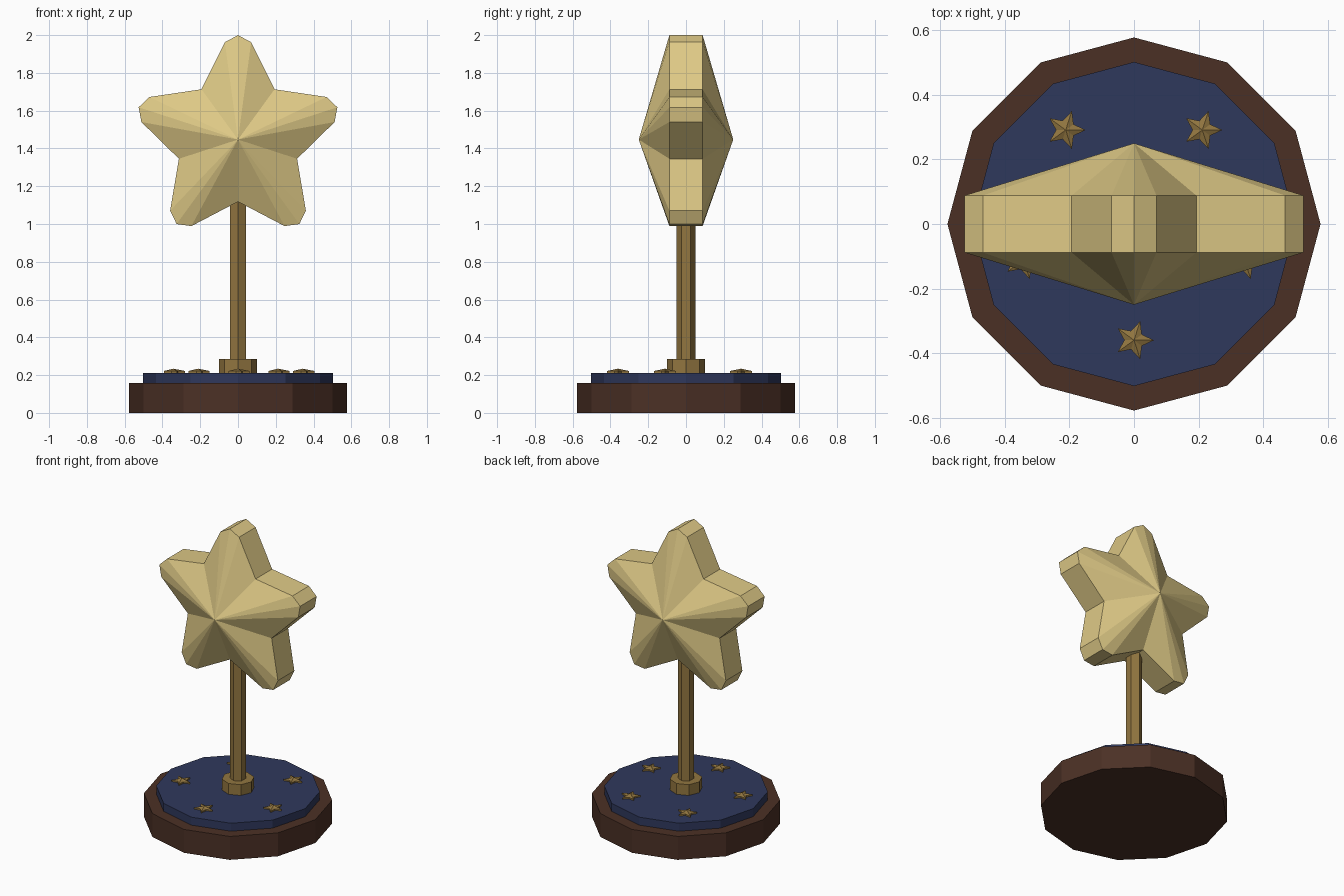
import bpy, bmesh
from math import sin, cos, radians, tau
from mathutils import Matrix

if "Cube" in bpy.data.objects:
    bpy.data.objects.remove(bpy.data.objects["Cube"], do_unlink=True)


def material(name, r, g, b):
    """Flat material from 8-bit sRGB values."""
    rgba = [(((c / 255) + 0.055) / 1.055) ** 2.4 for c in (r, g, b)] + [1]
    m = bpy.data.materials.new(name)
    m.use_nodes = True
    m.diffuse_color = rgba
    m.node_tree.nodes["Principled BSDF"].inputs["Base Color"].default_value = rgba
    return m


pale_gold = material("pale gold", 222, 201, 134)
brass = material("brass", 146, 118, 64)
navy = material("navy blue", 47, 56, 92)
wood = material("dark wood", 75, 48, 37)


def finish(name, bm, mat, matrix=None):
    bmesh.ops.recalc_face_normals(bm, faces=bm.faces)
    if matrix:
        bm.transform(matrix)
    mesh = bpy.data.meshes.new(name)
    bm.to_mesh(mesh)
    bm.free()
    mesh.materials.append(mat)
    obj = bpy.data.objects.new(name, mesh)
    bpy.context.collection.objects.link(obj)
    return obj


def prism(name, sides, radius, z0, z1, mat):
    """Upright flat-sided cylinder with a corner on the y axis."""
    bm = bmesh.new()
    ring = [(radius * sin(tau * i / sides), radius * cos(tau * i / sides))
            for i in range(sides)]
    bottom, top = ([bm.verts.new((x, y, z)) for x, y in ring] for z in (z0, z1))
    bm.faces.new(bottom)
    bm.faces.new(top)
    for i in range(sides):
        j = (i + 1) % sides
        bm.faces.new((bottom[i], bottom[j], top[j], top[i]))
    return finish(name, bm, mat)


def star(name, arm, rim, apex, mat, matrix):
    """Five-armed star in its own xy plane, first arm along x.
    arm: (angle, radius) outline points of one arm;
    rim, apex: (low, high) heights of the edge wall and the centre points."""
    bm = bmesh.new()
    outline = [(r * cos(radians(a + 72 * k)), r * sin(radians(a + 72 * k)))
               for k in range(5) for a, r in arm]
    rings = [[bm.verts.new((x, y, z)) for x, y in outline] for z in rim]
    centres = [bm.verts.new((0, 0, z)) for z in apex]
    for i in range(len(outline)):
        j = (i + 1) % len(outline)
        bm.faces.new((rings[0][i], rings[0][j], rings[1][j], rings[1][i]))
        for ring, centre in zip(rings, centres):
            bm.faces.new((ring[i], ring[j], centre))
    return finish(name, bm, mat, matrix)


# Stepped base, collar and post
prism("wooden_base", 12, 0.578, 0, 0.158, wood)
prism("blue_top_plate", 12, 0.502, 0.158, 0.212, navy)
prism("post_collar", 8, 0.1, 0.212, 0.285, brass)
prism("post", 6, 0.05, 0.285, 1.15, brass)

# Large faceted star with blunted arm tips, stood upright with one arm up
upright = (Matrix.Translation((0, 0, 1.447)) @ Matrix.Rotation(radians(90), 4, "X")
           @ Matrix.Rotation(radians(90), 4, "Z"))
star("large_star", [(-7.7, 0.52), (0, 0.553), (7.7, 0.52), (36, 0.329)],
     (-0.088, 0.088), (-0.25, 0.25), pale_gold, upright)

# Ring of five small stars on the plate
for k in range(5):
    angle = radians(72 * k - 90)
    place = Matrix.Translation((0.36 * cos(angle), 0.36 * sin(angle), 0.212))
    star("small_star_%d" % (k + 1), [(0, 0.062), (36, 0.03)],
         (0, 0.01), (0, 0.022), brass, place)
